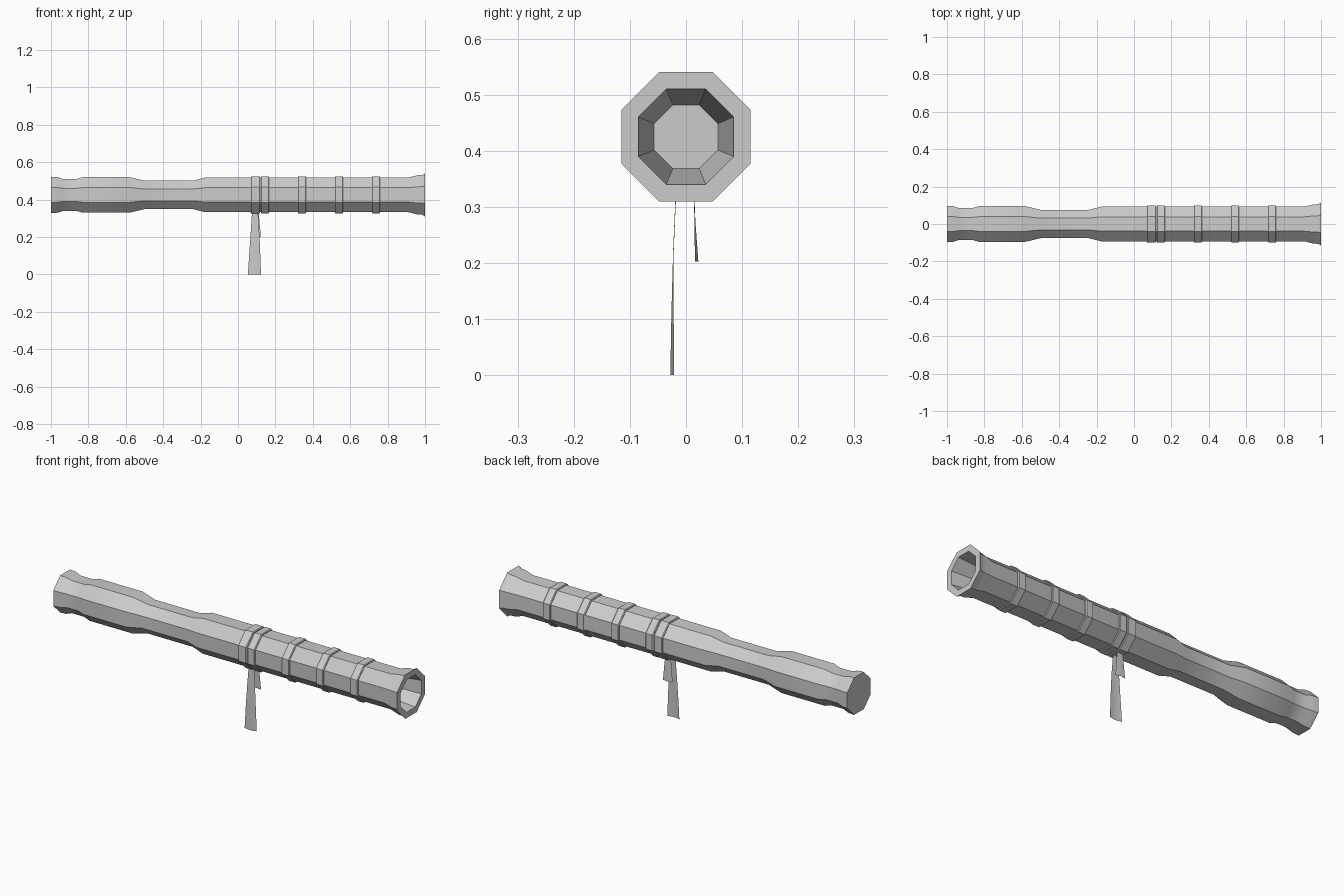
import bpy, bmesh, math

if "Cube" in bpy.data.objects:
    bpy.data.objects.remove(bpy.data.objects["Cube"])

AXIS_Z = 0.425
SIDES = 8


def finish(bm, name, closed=True):
    if closed:
        bmesh.ops.recalc_face_normals(bm, faces=bm.faces)
    me = bpy.data.meshes.new(name)
    bm.to_mesh(me)
    bm.free()
    ob = bpy.data.objects.new(name, me)
    bpy.context.collection.objects.link(ob)
    bpy.ops.object.select_all(action='DESELECT')
    ob.select_set(True)
    bpy.context.view_layer.objects.active = ob
    bpy.ops.object.shade_smooth_by_angle(angle=math.radians(30))
    return ob


def loft(name, profile, capped):
    """Octagonal lathe along x; profile holds (x, distance to flat side)."""
    bm = bmesh.new()
    rings = []
    for x, apothem in profile:
        r = apothem / math.cos(math.pi / SIDES)
        rings.append([bm.verts.new((x,
                                    r * math.cos((k + 0.5) * 2 * math.pi / SIDES),
                                    AXIS_Z + r * math.sin((k + 0.5) * 2 * math.pi / SIDES)))
                      for k in range(SIDES)])
    pairs = list(zip(rings, rings[1:]))
    if capped:
        bm.faces.new(rings[0])
        bm.faces.new(rings[-1])
    else:
        pairs.append((rings[-1], rings[0]))
    for a, b in pairs:
        for k in range(SIDES):
            n = (k + 1) % SIDES
            bm.faces.new((a[k], a[n], b[n], b[k]))
    return finish(bm, name)


def strap(name, rows):
    """Thin hanging cloth; each row is (z, x left, x right, y edge, y middle)."""
    bm = bmesh.new()
    grid = [[bm.verts.new(p) for p in ((x0, ye, z), ((x0 + x1) / 2, ym, z), (x1, ye, z))]
            for z, x0, x1, ye, ym in rows]
    for a, b in zip(grid, grid[1:]):
        for i in range(2):
            bm.faces.new((a[i], b[i], b[i + 1], a[i + 1]))
    return finish(bm, name, closed=False)


# Main tube: butt, grip, barrel, flared mouth, then the tapering bore
loft("tube", [
    (-1.0, 0.097), (-0.965, 0.095), (-0.935, 0.085), (-0.865, 0.085),
    (-0.83, 0.095), (-0.58, 0.095), (-0.50, 0.076), (-0.24, 0.076),
    (-0.176, 0.0925), (0.91, 0.0925), (0.96, 0.105), (0.985, 0.106),
    (1.0, 0.115), (1.0, 0.085), (0.75, 0.057)], capped=True)

# Raised bands around the barrel
for i, (x, w) in enumerate([(0.093, 0.025), (0.144, 0.022), (0.342, 0.022),
                            (0.54, 0.022), (0.738, 0.022)]):
    loft(f"band_{i + 1}", [(x - w, 0.088), (x - w, 0.096), (x - w + 0.004, 0.099),
                           (x + w - 0.004, 0.099), (x + w, 0.096), (x + w, 0.088)],
         capped=False)

# Two cloth tails hanging from the first band
strap("long_tail", [
    (0.335, 0.075, 0.107, -0.018, -0.017), (0.22, 0.068, 0.114, -0.022, -0.023),
    (0.11, 0.060, 0.119, -0.022, -0.026), (0.0, 0.053, 0.123, -0.021, -0.028)])
strap("short_tail", [
    (0.335, 0.078, 0.110, 0.014, 0.014), (0.27, 0.072, 0.116, 0.015, 0.017),
    (0.203, 0.066, 0.122, 0.016, 0.022)])
